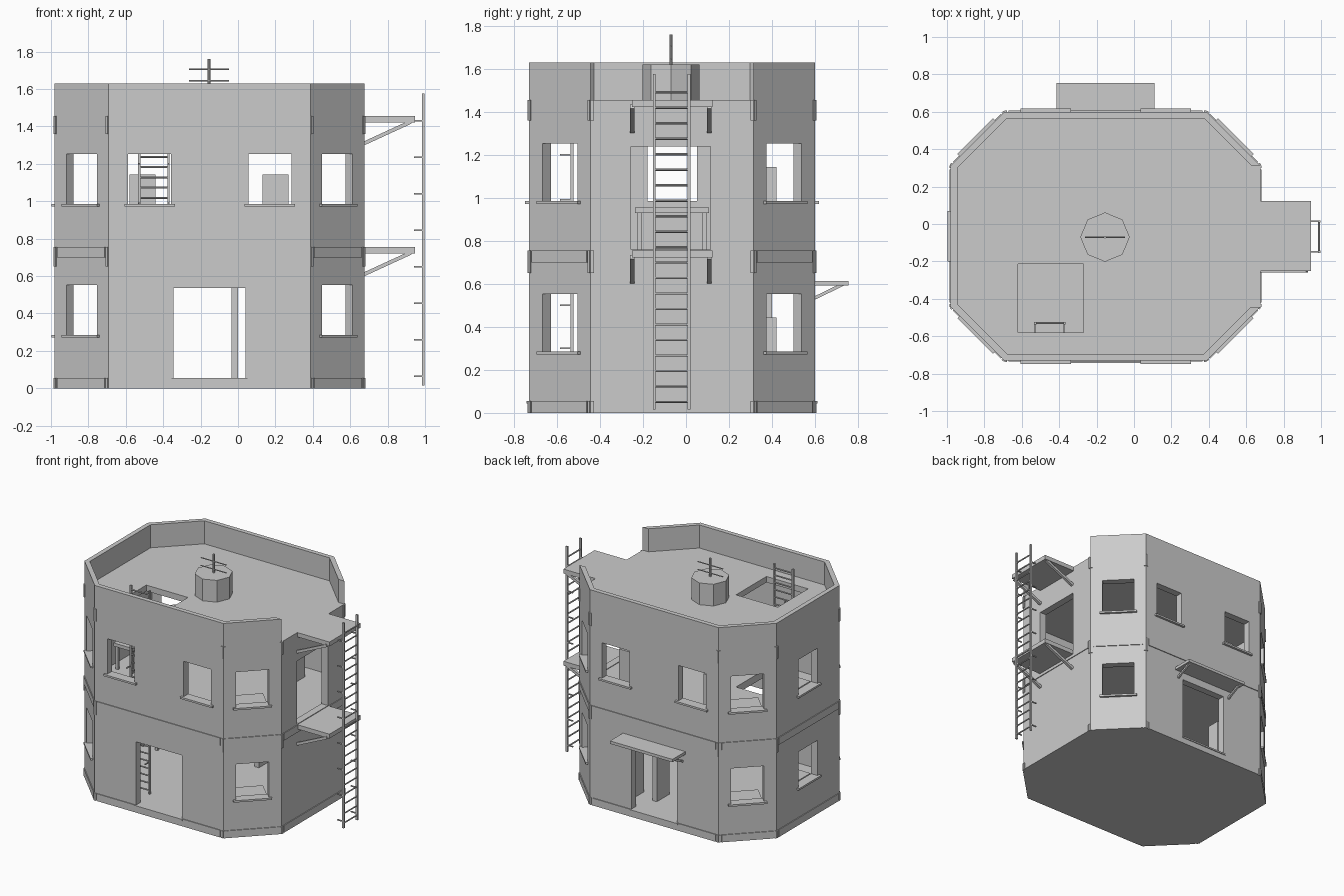
import bpy, bmesh, math
from mathutils import Vector, Matrix

if "Cube" in bpy.data.objects:
    bpy.data.objects.remove(bpy.data.objects["Cube"])

mat = bpy.data.materials.new("plain_grey")
mat.use_nodes = True
GREY = (0.6, 0.6, 0.6, 1)
mat.diffuse_color = GREY
mat.node_tree.nodes["Principled BSDF"].inputs["Base Color"].default_value = GREY

X0, X1, Y0, Y1, CH = -0.98, 0.675, -0.73, 0.60, 0.287
GROUND, MID0, MID1, ROOF0, ROOF1, TOP = 0.055, 0.70, 0.755, 1.41, 1.455, 1.63
CX, CY = (X0 + X1) / 2, (Y0 + Y1) / 2


def finish(name, bm):
    bmesh.ops.recalc_face_normals(bm, faces=bm.faces)
    me = bpy.data.meshes.new(name)
    bm.to_mesh(me)
    bm.free()
    me.materials.append(mat)
    ob = bpy.data.objects.new(name, me)
    bpy.context.collection.objects.link(ob)
    return ob


def add_box(bm, lo, hi, m=Matrix()):
    lo, hi = Vector(lo), Vector(hi)
    bmesh.ops.create_cube(bm, size=1, matrix=m @ Matrix.Translation((lo + hi) / 2)
                          @ Matrix.Diagonal((*(hi - lo), 1)))


def add_bar(bm, a, b, w, segs=4):
    a, b = Vector(a), Vector(b)
    rot = (b - a).to_track_quat('Z', 'Y').to_matrix().to_4x4()
    spin = Matrix.Rotation(math.pi / 4, 4, 'Z')
    r = w / 2 * (math.sqrt(2) if segs == 4 else 1)
    bmesh.ops.create_cone(bm, cap_ends=True, segments=segs, radius1=r, radius2=r,
                          depth=(b - a).length, matrix=Matrix.Translation((a + b) / 2) @ rot @ spin)


def octagon(t):
    """Outline of the building moved inward by t, counter-clockwise."""
    a, b, c, d = X0 + t, X1 - t, Y0 + t, Y1 - t
    k = CH - t * (2 - math.sqrt(2))
    return [(a + k, c), (b - k, c), (b, c + k), (b, d - k),
            (b - k, d), (a + k, d), (a, d - k), (a, c + k)]


def add_prism(bm, pts, z0, z1):
    face = bm.faces.new([bm.verts.new((x, y, z0)) for x, y in pts])
    new = bmesh.ops.extrude_face_region(bm, geom=[face])["geom"]
    bmesh.ops.translate(bm, vec=(0, 0, z1 - z0),
                        verts=[g for g in new if isinstance(g, bmesh.types.BMVert)])


def cut(target, cutter):
    mod = target.modifiers.new("cut", 'BOOLEAN')
    mod.operation, mod.solver, mod.object = 'DIFFERENCE', 'EXACT', cutter
    bpy.context.view_layer.objects.active = target
    bpy.ops.object.modifier_apply(modifier=mod.name)
    bpy.data.objects.remove(cutter)


def wall_frame(x, y, angle):
    """Local frame on a wall: x along the wall, -y outward."""
    return Matrix.Translation((x, y, 0)) @ Matrix.Rotation(angle, 4, 'Z')


# Shell: solid octagon hollowed into two rooms and a roof terrace
bm = bmesh.new()
add_prism(bm, octagon(0), 0, TOP)
shell = finish("building_shell", bm)
for t, z0, z1 in ((0.055, GROUND, MID0), (0.055, MID1, ROOF0), (0.035, ROOF1, TOP + 0.1)):
    bm = bmesh.new()
    add_prism(bm, octagon(t), z0, z1)
    cut(shell, finish("room_cutter", bm))

# Windows: (wall frame, floors)
windows = []
for x in (-0.472, 0.17):
    windows += [(wall_frame(x, Y0, 0), (1,)), (wall_frame(x, Y1, math.pi), (1,))]
windows.append((wall_frame(X0, CY, -math.pi / 2), (0, 1)))
corners = []
for sx in (-1, 1):
    for sy in (-1, 1):
        x = CX + sx * ((X1 - X0) / 2 - CH / 2)
        y = CY + sy * ((Y1 - Y0) / 2 - CH / 2)
        corners.append(wall_frame(x, y, math.atan2(sy, sx) + math.pi / 2))
windows += [(m, (0, 1)) for m in corners]

holes, sills = bmesh.new(), bmesh.new()
for m, floors in windows:
    for f in floors:
        z = 0.285 + 0.7 * f
        add_box(holes, (-0.115, -0.1, z), (0.115, 0.1, z + 0.268), m)
        add_box(sills, (-0.135, -0.018, z - 0.014), (0.135, 0.01, z), m)

# Doors, balcony door, parapet opening and ladder hatches
add_box(holes, (-0.345, Y0 - 0.1, GROUND), (0.04, Y0 + 0.1, 0.535))
add_box(holes, (-0.345, Y1 - 0.1, GROUND), (0.04, Y1 + 0.1, 0.535))
add_box(holes, (X1 - 0.1, -0.255, MID1 + 0.005), (X1 + 0.1, 0.115, 1.24))
add_box(holes, (X1 - 0.07, Y0 + CH, ROOF1), (X1 + 0.1, Y1 - CH, TOP + 0.1))
add_box(holes, (-0.62, -0.58, MID0 - 0.05), (-0.27, -0.215, MID1 + 0.05))
add_box(holes, (-0.62, -0.58, ROOF0 - 0.05), (-0.27, -0.215, ROOF1 + 0.05))
cut(shell, finish("opening_cutter", holes))
for y in (Y0 - 0.012, Y1 - 0.008):
    add_box(sills, (-0.355, y, GROUND - 0.012), (0.05, y + 0.02, GROUND))
finish("window_sills", sills)

# Plinth, storey band and corner blocks following the outline
trim, blocks = bmesh.new(), bmesh.new()
pts = [Vector((x, y, 0)) for x, y in octagon(0)]
for i, p in enumerate(pts):
    q = pts[(i + 1) % 8]
    d = q - p
    mid, half = (p + q) / 2, d.length / 2
    m = wall_frame(mid.x, mid.y, math.atan2(d.y, d.x))
    for z0, z1 in ((0, GROUND), (MID0, MID1)):
        add_box(trim, (-half + 0.022, -0.006, z0), (half - 0.022, 0.01, z1), m)
    for s in (-1, 1):
        for z0, z1 in ((0, GROUND), (0.65, MID1), (1.36, ROOF1)):
            lo, hi = sorted((s * half, s * (half - 0.014)))
            add_box(blocks, (lo, -0.007, z0), (hi, 0.01, z1), m)
finish("wall_bands", trim)
finish("corner_blocks", blocks)

# Two balconies with diagonal brackets
slabs, braces = bmesh.new(), bmesh.new()
for z in (MID1, ROOF1):
    add_box(slabs, (X1 - 0.01, -0.252, z - 0.033), (0.945, 0.123, z))
    for y in (-0.25, 0.108):
        add_bar(braces, (X1, y, z - 0.145), (0.925, y, z - 0.03), 0.02)
finish("balconies", slabs)

# Back door canopy
canopy = bmesh.new()
add_box(canopy, (-0.415, Y1 - 0.01, 0.592), (0.11, 0.755, 0.614))
finish("door_canopy", canopy)
for x in (-0.39, 0.085):
    add_bar(braces, (x, Y1, 0.535), (x, 0.73, 0.598), 0.015)
finish("support_brackets", braces)


# Ladders: x across, y toward the wall, along local frame m
def ladder(name, m, half, z0, z1, step, depth, stays):
    bm = bmesh.new()
    for s in (-half, half):
        add_box(bm, (s - 0.006, -0.007, z0), (s + 0.006, 0.007, z1), m)
        for z in stays:
            add_box(bm, (s - 0.004, 0, z - 0.004), (s + 0.004, depth, z + 0.004), m)
    for i in range(int((z1 - z0) / step)):
        z = z0 + step * (i + 0.5)
        add_bar(bm, m @ Vector((-half, 0, z)), m @ Vector((half, 0, z)), 0.011, 6)
    finish(name, bm)


ladder("outside_ladder", wall_frame(0.99, -0.067, math.pi / 2), 0.081, 0.015, 1.575, 0.072, 0.05,
       [0.065 + 0.195 * i for i in range(8)])
ladder("inside_ladder", wall_frame(-0.45, -0.53, math.pi), 0.078, GROUND, 1.6, 0.055, 0.055,
       (0.3, 0.5, 0.99, 1.2))

# Roof turret and aerial
bm = bmesh.new()
AX, AY = -0.155, -0.07
ring = [(AX + 0.132 * math.cos(i * math.pi / 4), AY + 0.132 * math.sin(i * math.pi / 4))
        for i in range(8)]
add_prism(bm, ring, ROOF1 - 0.01, 1.62)
finish("roof_turret", bm)
bm = bmesh.new()
add_bar(bm, (AX, AY, 1.61), (AX, AY, 1.76), 0.015, 8)
for z in (1.645, 1.705):
    add_bar(bm, (AX - 0.107, AY, z), (AX + 0.107, AY, z), 0.008, 6)
finish("aerial", bm)

# Furniture: tables by the walls, cabinets and a partition post
tables, cabinets = bmesh.new(), bmesh.new()
spots = [(wall_frame(X0, CY, -math.pi / 2), 0.172), (corners[1], 0.12), (corners[2], 0.12)]
for floor in (GROUND, MID1):
    for m, w in spots:
        add_box(tables, (-w, 0.1, floor + 0.175), (w, 0.26, floor + 0.2), m)
        for x in (-w + 0.02, w - 0.02):
            for y in (0.12, 0.24):
                add_box(tables, (x - 0.01, y - 0.01, floor), (x + 0.01, y + 0.01, floor + 0.18), m)
    for x in (-0.58, 0.13):
        add_box(cabinets, (x, 0.32, floor), (x + 0.14, 0.42, floor + 0.388))
finish("tables", tables)
finish("cabinets", cabinets)
bm = bmesh.new()
add_box(bm, (-0.035, 0.25, GROUND), (0, 0.4, MID0))
finish("partition_post", bm)
